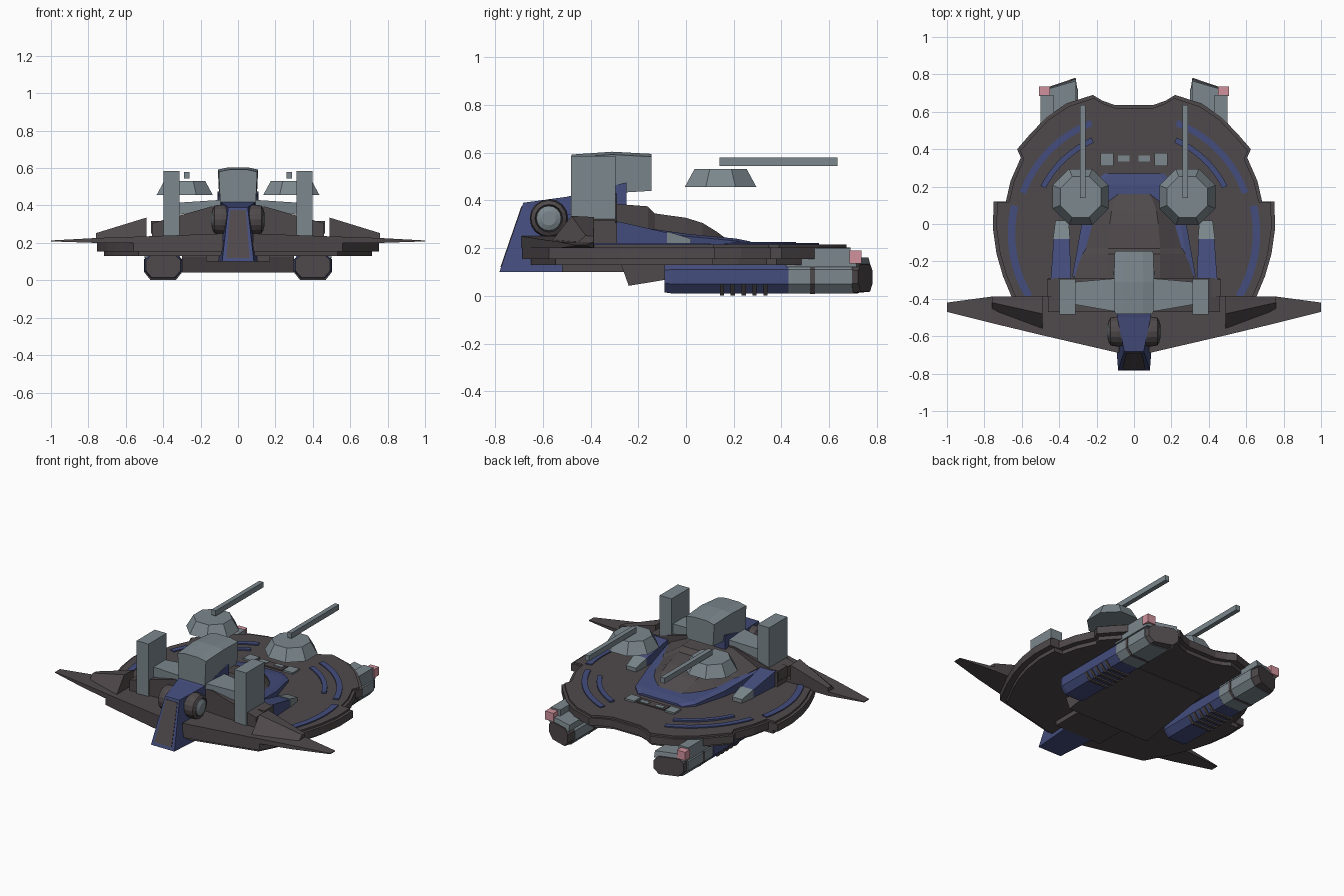
import bpy, bmesh, math
from mathutils import Vector

if "Cube" in bpy.data.objects:
    bpy.data.objects.remove(bpy.data.objects["Cube"])

def material(name, col):
    m = bpy.data.materials.new(name)
    m.diffuse_color = (*col, 1)
    m.use_nodes = True
    m.node_tree.nodes["Principled BSDF"].inputs["Base Color"].default_value = m.diffuse_color
    return m

BROWN = material("dark brown hull", (0.078, 0.066, 0.069))
BLUE = material("navy blue trim", (0.058, 0.075, 0.205))
GRAY = material("steel gray", (0.20, 0.245, 0.27))
PINK = material("pink lamp", (0.64, 0.29, 0.34))

def loft(name, rings, mat, sx=1, mat2=None, rule=None):
    """Skin a list of equal-length rings, cap both ends; sx=-1 mirrors in x."""
    bm = bmesh.new()
    vr = [[bm.verts.new((p[0] * sx, p[1], p[2])) for p in r] for r in rings]
    n = len(vr[0])
    for a, b in zip(vr, vr[1:]):
        for i in range(n):
            j = (i + 1) % n
            bm.faces.new((a[i], a[j], b[j], b[i]))
    bm.faces.new(vr[0])
    bm.faces.new(vr[-1])
    bmesh.ops.recalc_face_normals(bm, faces=bm.faces)
    if rule:
        bm.normal_update()
        for f in bm.faces:
            f.material_index = 1 if rule(f.normal, f.calc_center_median()) else 0
    me = bpy.data.meshes.new(name)
    bm.to_mesh(me)
    bm.free()
    me.materials.append(mat)
    if mat2:
        me.materials.append(mat2)
    ob = bpy.data.objects.new(name, me)
    bpy.context.collection.objects.link(ob)
    return ob

def rect_x(x, y0, y1, z0, z1):
    return [(x, y0, z0), (x, y1, z0), (x, y1, z1), (x, y0, z1)]

def rect_y(y, x0, x1, z0, z1):
    return [(x0, y, z0), (x1, y, z0), (x1, y, z1), (x0, y, z1)]

def box(name, x0, x1, y0, y1, z0, z1, mat, sx=1):
    return loft(name, [rect_x(x0, y0, y1, z0, z1), rect_x(x1, y0, y1, z0, z1)], mat, sx)

def slab(name, outline, z0, z1, mat, s=1.0):
    return loft(name, [[(x * s, y * s, z) for x, y in outline] for z in (z0, z1)], mat)

def arc(name, r0, r1, a0, a1, z0, z1, mat, sx, cy=-0.05, n=14):
    rings = []
    for i in range(n + 1):
        a = math.radians(a0 + (a1 - a0) * i / n)
        c, s = math.cos(a), math.sin(a)
        rings.append([(r * c, cy + r * s, z) for r, z in ((r0, z0), (r1, z0), (r1, z1), (r0, z1))])
    return loft(name, rings, mat, sx)

# Saucer hull: three stacked layers from one notched half outline
half = [(0.1, 0.635), (0.17, 0.66), (0.22, 0.69), (0.36, 0.645), (0.47, 0.57), (0.56, 0.475),
        (0.625, 0.40), (0.605, 0.355), (0.66, 0.23), (0.685, 0.12), (0.75, 0.12), (0.755, -0.02),
        (0.735, -0.16), (0.70, -0.28), (0.65, -0.40), (0.56, -0.575), (0.1, -0.685)]
outline = half + [(-x, y) for x, y in reversed(half)]
slab("hull_lower", outline, 0.13, 0.16, BROWN, 0.95)
slab("hull_middle", outline, 0.155, 0.203, BROWN)
slab("hull_deck", outline, 0.2, 0.215, BROWN, 0.975)

# Belly wedge and step below the hull
loft("belly_wedge", [rect_y(-0.27, -0.3, 0.3, 0.125, 0.14), rect_y(-0.24, -0.3, 0.3, 0.042, 0.14),
                     rect_y(0.28, -0.3, 0.3, 0.127, 0.14)], BROWN)
box("belly_step", -0.17, 0.17, -0.52, -0.25, 0.1, 0.135, BROWN)

# Blue skirt and raised brown back
def trapezoid(y, b, zs, t, zt):
    return [(-b, y, 0.2), (b, y, 0.2), (b, y, zs), (t, y, zt), (-t, y, zt), (-b, y, zs)]

loft("back_skirt", [trapezoid(y, b, z - 0.01, b - 0.03, z) for y, b, z in
     ((0.27, 0.16, 0.228), (0.21, 0.22, 0.24), (0.0, 0.28, 0.26), (-0.28, 0.33, 0.30))], BLUE)
loft("raised_back", [trapezoid(*s) for s in
     ((0.165, 0.10, 0.225, 0.08, 0.242), (0.13, 0.14, 0.235, 0.10, 0.268), (0.07, 0.20, 0.24, 0.12, 0.305),
      (0.0, 0.235, 0.25, 0.13, 0.327), (-0.13, 0.27, 0.27, 0.14, 0.345), (-0.16, 0.28, 0.28, 0.14, 0.375),
      (-0.29, 0.32, 0.30, 0.14, 0.385))], BROWN)
loft("shoulder_block", [trapezoid(-0.29, 0.46, 0.305, 0.14, 0.395),
                        trapezoid(-0.47, 0.46, 0.305, 0.14, 0.395)], BROWN)

# Nose fin, with brown front panel, and neck
def fin_ring(z, yf, yb, wf, wb):
    return [(-wf, yf, z), (wf, yf, z), (wb, yb, z), (-wb, yb, z)]

loft("nose_fin", [fin_ring(0.1, -0.782, -0.38, 0.085, 0.115),
                  fin_ring(0.39, -0.682, -0.38, 0.052, 0.075)], BLUE)
loft("nose_panel", [[(-w, y, z), (w, y, z), (w, y + 0.008, z), (-w, y + 0.008, z)]
                    for w, y, z in ((0.062, -0.778, 0.12), (0.042, -0.69, 0.375))], BROWN)
loft("neck", [rect_y(-0.682, -0.052, 0.052, 0.36, 0.39), rect_y(-0.5, -0.09, 0.09, 0.34, 0.415),
              rect_y(-0.25, -0.11, 0.11, 0.36, 0.475)], BLUE)

# Head box with slightly crowned top
def head_ring(y, w, z0, z1):
    return [(-w, y, z0), (w, y, z0), (w * 1.08, y, z1 - 0.012), (w * 0.5, y, z1),
            (-w * 0.5, y, z1), (-w * 1.08, y, z1 - 0.012)]

loft("head_box", [head_ring(-0.48, 0.095, 0.41, 0.592), head_ring(-0.31, 0.1, 0.43, 0.604),
                  head_ring(-0.145, 0.095, 0.44, 0.595)], GRAY)

# Deck details at the rear
box("rear_deck_panel", -0.1, 0.1, 0.31, 0.37, 0.21, 0.222, BROWN)

oct_pts = [(-0.1, 0.05), (-0.065, 0.01), (0.065, 0.01), (0.1, 0.05),
           (0.1, 0.11), (0.07, 0.14), (-0.07, 0.14), (-0.1, 0.11)]

def pod_ring(y, s=1.0, skew=0.0):
    return [(0.4 + x * s, y - skew * x, 0.07 + (z - 0.07) * s) for x, z in oct_pts]

for sx, side in ((1, "right"), (-1, "left")):
    # Swept wing and its root fairing
    loft(side + "_wing", [rect_x(0.08, -0.69, -0.385, 0.2, 0.25), rect_x(0.49, -0.595, -0.385, 0.2, 0.235),
                          rect_x(0.76, -0.53, -0.388, 0.2, 0.226), rect_x(1.0, -0.47, -0.42, 0.208, 0.213)],
         BROWN, sx)
    loft(side + "_wing_fairing", [
        [(0.49, -0.57, 0.22), (0.49, -0.385, 0.22), (0.49, -0.385, 0.33), (0.49, -0.48, 0.335)],
        [(0.76, -0.47, 0.21), (0.76, -0.388, 0.21), (0.76, -0.388, 0.25), (0.76, -0.42, 0.252)]], BROWN, sx)

    # Upright post, cross arm and shoulder details
    box(side + "_post", 0.312, 0.398, -0.483, -0.295, 0.235, 0.585, GRAY, sx)
    loft(side + "_cross_arm", [rect_x(0.09, -0.47, -0.29, 0.385, 0.43),
                               rect_x(0.32, -0.43, -0.31, 0.35, 0.415)], GRAY, sx)
    box(side + "_shoulder_cap", 0.40, 0.465, -0.39, -0.295, 0.25, 0.318, BROWN, sx)

    # Sloping blue side arm with gray tip
    loft(side + "_side_arm", [rect_y(-0.30, 0.335, 0.445, 0.21, 0.315),
                              rect_y(-0.08, 0.345, 0.43, 0.21, 0.265)], BLUE, sx)
    loft(side + "_side_arm_tip", [rect_y(-0.08, 0.342, 0.433, 0.21, 0.27),
                                  rect_y(0.02, 0.35, 0.42, 0.21, 0.24)], GRAY, sx)

    # Round intake beside the fin
    def disc(x, r, n=16):
        return [(x, -0.575 + r * math.cos(2 * math.pi * i / n),
                 0.325 + r * math.sin(2 * math.pi * i / n)) for i in range(n)]
    loft(side + "_intake_rim", [disc(0.03, 0.075), disc(0.09, 0.08), disc(0.125, 0.075),
                                disc(0.135, 0.058), disc(0.12, 0.054)], BROWN, sx)
    loft(side + "_intake_core", [disc(0.1, 0.054), disc(0.135, 0.052), disc(0.145, 0.03)], GRAY, sx)

    # Floating turret with barrel
    loft(side + "_turret", [[(0.285 + r * math.cos(math.pi * (i + 0.5) / 4),
                              0.145 + r * math.sin(math.pi * (i + 0.5) / 4), z) for i in range(8)]
                            for r, z in ((0.162, 0.457), (0.118, 0.532))], GRAY, sx)
    box(side + "_barrel", 0.26, 0.29, 0.14, 0.635, 0.545, 0.58, GRAY, sx)

    # Underslung engine: blue front, ribs, gray rear with brown end
    loft(side + "_engine_front", [pod_ring(-0.09, 0.93), pod_ring(-0.06), pod_ring(0.43)], BLUE, sx,
         BROWN, lambda n, c: n.y < -0.5)
    for k in range(5):
        y = 0.142 + 0.0455 * k
        loft(side + "_engine_rib_%d" % (k + 1), [
            [(0.4 + x * 1.04, yy, min(0.095, 0.07 + (z - 0.07) * 1.16)) for x, z in oct_pts[:4]]
            for yy in (y, y + 0.018)], BROWN, sx)
    loft(side + "_engine_rear", [pod_ring(0.42, 0.97), pod_ring(0.44, 1.01), pod_ring(0.71, 1.01, 0.15)], GRAY, sx)
    loft(side + "_engine_end", [pod_ring(0.71, 0.96, 0.15), pod_ring(0.752, 0.88, 0.3)], BROWN, sx)
    loft(side + "_engine_band", [pod_ring(0.52, 1.03), pod_ring(0.54, 1.03)], BROWN, sx)
    loft(side + "_engine_top", [[(0.31, y0, z), (0.5, y1, z), (0.5, 0.42, z), (0.31, 0.42, z)]
                                for z, y0, y1 in ((0.12, 0.775, 0.715), (0.16, 0.765, 0.71))], GRAY, sx)
    box(side + "_engine_housing", 0.43, 0.5, 0.42, 0.69, 0.15, 0.2, GRAY, sx)
    box(side + "_lamp", 0.448, 0.508, 0.685, 0.735, 0.135, 0.19, PINK, sx)

    # Blue trim arcs and gray hatches on the deck
    arc(side + "_rim_trim_front", 0.635, 0.675, -31, 13, 0.205, 0.222, BLUE, sx)
    arc(side + "_rim_trim_rear", 0.615, 0.65, 20, 69, 0.205, 0.222, BLUE, sx)
    arc(side + "_inner_trim", 0.53, 0.56, 27, 66, 0.205, 0.225, BLUE, sx)
    box(side + "_hatch", 0.11, 0.18, 0.31, 0.38, 0.21, 0.226, GRAY, sx)
    box(side + "_small_hatch", 0.025, 0.085, 0.335, 0.365, 0.215, 0.226, GRAY, sx)
